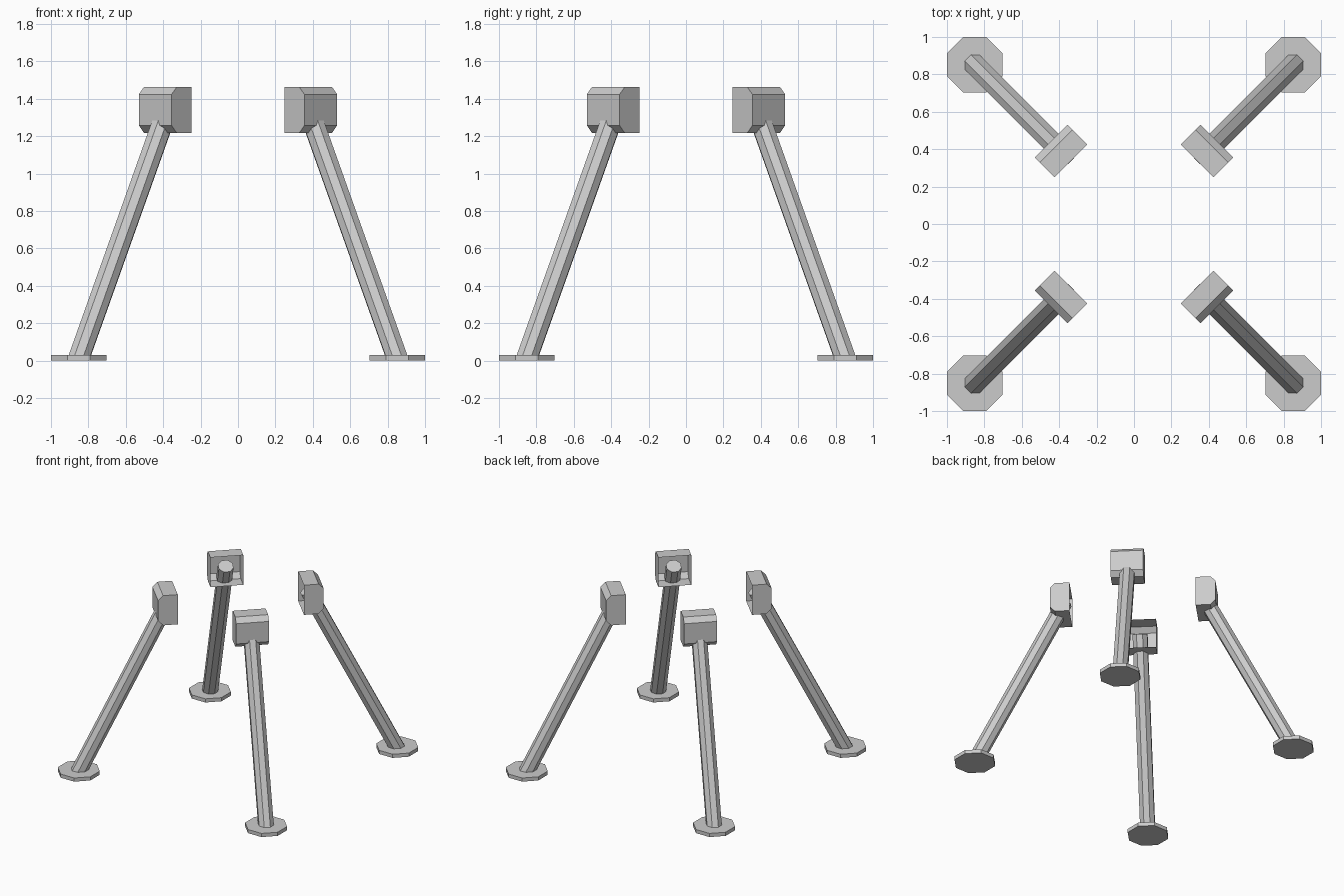
import bpy, bmesh
from math import pi, cos, sin
from mathutils import Vector, Matrix

if "Cube" in bpy.data.objects:
    bpy.data.objects.remove(bpy.data.objects["Cube"])


def finish(name, bm, angle):
    bmesh.ops.recalc_face_normals(bm, faces=bm.faces)
    bm.transform(Matrix.Rotation(angle, 4, 'Z'))
    mesh = bpy.data.meshes.new(name)
    bm.to_mesh(mesh)
    bm.free()
    bpy.context.collection.objects.link(bpy.data.objects.new(name, mesh))


def octagon(radius):
    # Flat sides face the local axes
    return [(radius * cos(a), radius * sin(a)) for a in (pi / 8 + k * pi / 4 for k in range(8))]


def loft(bm, low, high):
    a = [bm.verts.new(p) for p in low]
    b = [bm.verts.new(p) for p in high]
    for i in range(len(a)):
        j = (i + 1) % len(a)
        bm.faces.new((a[i], a[j], b[j], b[i]))
    bm.faces.new(a[::-1])
    bm.faces.new(b)


def make_foot(name, angle):
    # Flat octagonal pad
    bm = bmesh.new()
    pad = [(1.204 + x, y) for x, y in octagon(0.16)]
    loft(bm, [(x, y, 0) for x, y in pad], [(x, y, 0.03) for x, y in pad])
    finish(name, bm, angle)


def make_strut(name, angle):
    # Leaning octagonal bar: level cut at the foot, square cut at the top
    bm = bmesh.new()
    top = Vector((0.525, 0, 1.36))
    axis = (top - Vector((1.20, 0, 0.02))).normalized()
    side = Vector((0, 1, 0))
    out = side.cross(axis)
    high = [top + out * u + side * v for u, v in octagon(0.06)]
    low = [p - axis * ((p.z - 0.02) / axis.z) for p in high]
    loft(bm, low, high)
    finish(name, bm, angle)


def make_bracket(name, angle):
    # Thin shell with chamfered outer edges, open on the inner side
    bm = bmesh.new()
    profile = [(0.477, 1.218), (0.588, 1.218), (0.626, 1.258),
               (0.626, 1.424), (0.588, 1.462), (0.477, 1.462)]
    loft(bm, [(x, -0.124, z) for x, z in profile], [(x, 0.124, z) for x, z in profile])
    bmesh.ops.recalc_face_normals(bm, faces=bm.faces)
    inner = [f for f in bm.faces if all(abs(v.co.x - 0.477) < 1e-4 for v in f.verts)]
    bmesh.ops.delete(bm, geom=inner, context='FACES_ONLY')
    finish(name, bm, angle)


# Four identical legs on the diagonals
for k, corner in enumerate(("back_right", "back_left", "front_left", "front_right")):
    turn = pi / 4 + k * pi / 2
    make_foot(corner + "_foot", turn)
    make_strut(corner + "_strut", turn)
    make_bracket(corner + "_bracket", turn)
